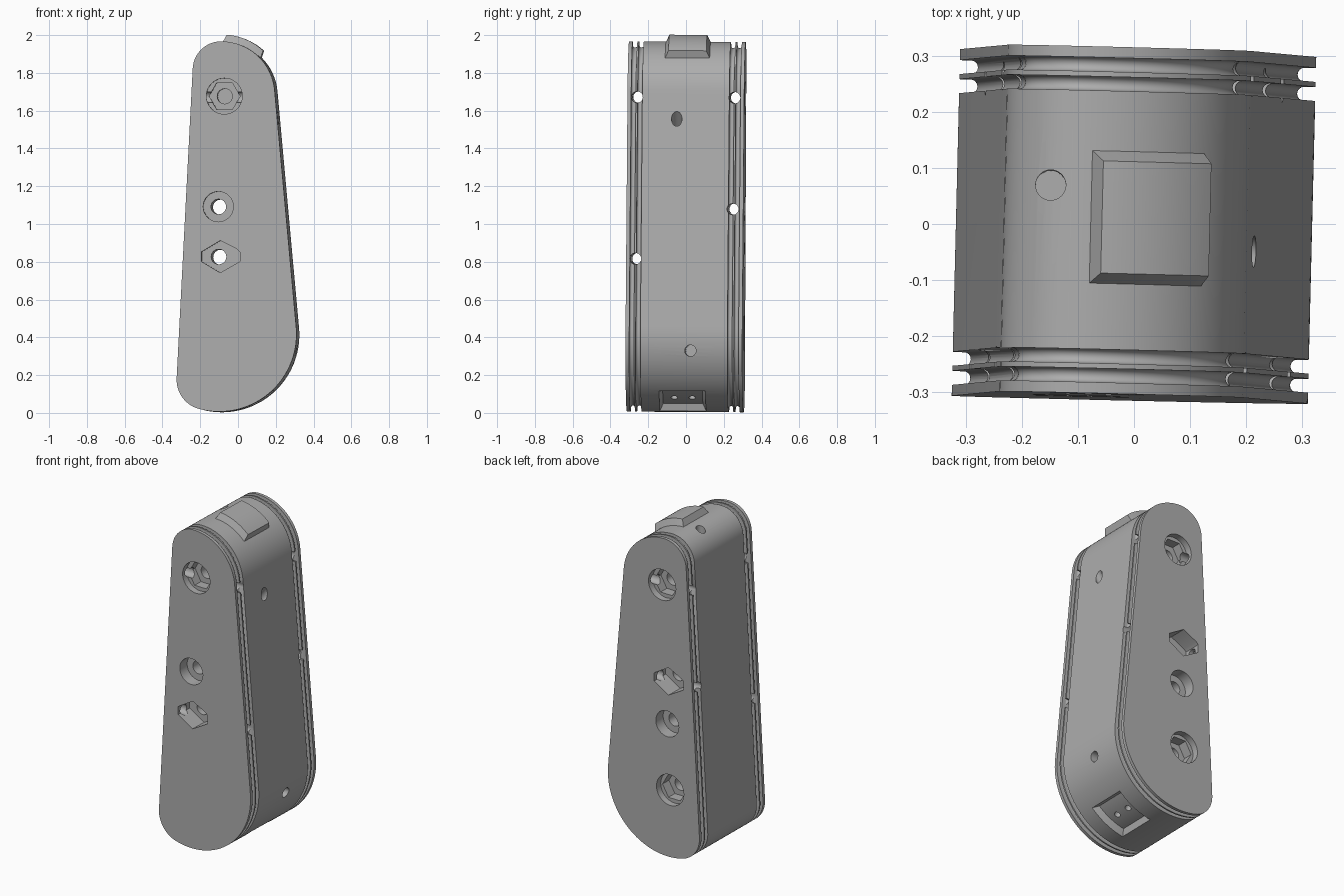
import bpy, bmesh
from math import sin, cos, pi, radians
from mathutils import Matrix, Vector

old = bpy.data.objects.get("Cube")
if old:
    bpy.data.objects.remove(old, do_unlink=True)

grey = bpy.data.materials.new("plain grey")
grey.use_nodes = True
colour = (0.42, 0.42, 0.42, 1)
grey.diffuse_color = colour
grey.node_tree.nodes["Principled BSDF"].inputs["Base Color"].default_value = colour


def loft(name, rings):
    """Closed solid through rings that share a point count."""
    bm = bmesh.new()
    loops = [[bm.verts.new(p) for p in ring] for ring in rings]
    n = len(loops[0])
    for a, b in zip(loops, loops[1:]):
        for i in range(n):
            j = (i + 1) % n
            bm.faces.new((a[i], a[j], b[j], b[i]))
    bm.faces.new(loops[0])
    bm.faces.new(loops[-1])
    bmesh.ops.recalc_face_normals(bm, faces=bm.faces)
    mesh = bpy.data.meshes.new(name)
    bm.to_mesh(mesh)
    bm.free()
    ob = bpy.data.objects.new(name, mesh)
    bpy.context.collection.objects.link(ob)
    mesh.materials.append(grey)
    return ob


def rod(start, end, radius, sides=32):
    """Prism between two points, for round and hexagonal holes."""
    start, end = Vector(start), Vector(end)
    turn = (end - start).to_track_quat('Z', 'Y')
    ring = [turn @ Vector((radius * cos(2 * pi * i / sides), radius * sin(2 * pi * i / sides), 0))
            for i in range(sides)]
    return loft("cutter", [[p + start for p in ring], [p + end for p in ring]])


def arc_block(name, centre, angle, y, levels):
    """Curved slab; each level is (radius, half angle in degrees, half width)."""
    rings = []
    steps = 16
    for k in range(steps + 1):
        t = 2 * k / steps - 1
        ring = []
        for (r, half, w), sides in zip(levels, ((-1, 1), (1, -1))):
            a = radians(angle + t * half)
            ring += [(centre[0] + r * cos(a), y + s * w, centre[1] + r * sin(a)) for s in sides]
        rings.append(ring)
    return loft(name, rings)


def cut(target, cutter):
    mod = target.modifiers.new("cut", 'BOOLEAN')
    mod.operation = 'DIFFERENCE'
    mod.solver = 'EXACT'
    mod.object = cutter
    bpy.context.view_layer.objects.active = target
    bpy.ops.object.modifier_apply(modifier=mod.name)
    bpy.data.objects.remove(cutter, do_unlink=True)


# Teardrop outline made of four tangent arcs: (x, z, radius, start, end, steps)
low, top = (-0.0925, 0.415), (-0.0825, 1.68)
arcs = [(*low, 0.41, -105, 5.5, 36), (*top, 0.285, 5.5, 90, 24),
        (top[0], 1.815, 0.15, 90, 177, 14), (-0.1575, 0.1735, 0.16, 177, 255, 14)]


def outline(y, inset):
    ring = []
    for x, z, r, a0, a1, steps in arcs:
        for k in range(steps + 1):
            if k == 0 and a0 in (90, -105):
                continue
            if k == steps and r == 0.16:
                ring.append((low[0] + (0.41 - inset) * cos(radians(-105)), y,
                             low[1] + (0.41 - inset) * sin(radians(-105))))
                continue
            a = radians(a0 + (a1 - a0) * k / steps)
            ring.append((x + (r - inset) * cos(a), y, z + (r - inset) * sin(a)))
    return ring


# Body with two round-bottomed grooves near each face
half_depth, groove_r = 0.309, 0.0125
steps = [(-half_depth, 0)]
for y in (-0.277, -0.243, 0.243, 0.277):
    steps.append((y - groove_r, 0))
    for k in range(9):
        a = pi * k / 8
        steps.append((y - groove_r * cos(a), 0.02 + groove_r * sin(a)))
    steps.append((y + groove_r, 0))
steps.append((half_depth, 0))
body = loft("body", [outline(y, d) for y, d in steps])

# Bolt recesses: round mouth, hexagonal seat and blind bore
for x, z, s in ((-0.065, 1.675, -1), (-0.065, 1.675, 1), (-0.115, 0.42, 1)):
    for radius, depth, sides in ((0.095, 0.04, 40), (0.082, 0.10, 6), (0.04, 0.2, 32)):
        cut(body, rod((x, s * 0.35, z), (x, s * (half_depth - depth), z), radius, sides))

# Through bolts: counterbore on one face, stretched nut slot on the other
slot = [(-0.115, 0.025), (-0.1, 0.04), (-0.01, 0.085), (0.09, 0.025),
        (0.09, -0.025), (-0.01, -0.085), (-0.115, -0.025)]
for z, s in ((1.09, -1), (0.825, 1)):
    x = -0.097
    cut(body, rod((x, -0.4, z), (x, 0.4, z), 0.04))
    cut(body, rod((x, s * 0.35, z), (x, s * 0.24, z), 0.08))
    cut(body, loft("cutter", [[(x - s * px, -s * y, z + pz) for px, pz in slot]
                              for y in (0.35, 0.2)]))

# Cross holes through the grooves
for y, z in ((-0.258, 1.67), (0.258, 1.67), (-0.26, 0.815), (0.253, 1.08)):
    cut(body, rod((-0.5, y, z), (0.5, y, z), 0.03))

# Small holes in the rim
cut(body, rod((-0.15, 0.06, 2.1), (-0.15, 0.06, 1.7), 0.027))
cut(body, rod((0.29, -0.047, 1.645), (0.04, -0.047, 1.35), 0.028))
cut(body, rod((0.4, 0.035, 0.33), (0.1, 0.035, 0.33), 0.03))

# Locating pocket with two pin holes under the lobe
cut(body, arc_block("cutter", low, -64, -0.01, ((0.372, 15, 0.105), (0.415, 17.5, 0.125))))
direction = Vector((cos(radians(-64)), 0, sin(radians(-64))))
for y in (-0.055, 0.04):
    base = Vector((low[0], y, low[1]))
    cut(body, rod(base + direction * 0.25, base + direction * 0.45, 0.018, 20))

# Matching locating pad on the upper end
pad = arc_block("locating_pad", top, 66.5, 0.005, ((0.275, 23.5, 0.123), (0.3225, 19, 0.1)))

# Slight lean of the whole part, then smooth shading
lean = (Matrix.Translation((0, 0, 1)) @ Matrix.Rotation(radians(-1.4), 4, 'Z')
        @ Matrix.Rotation(radians(-0.35), 4, 'X') @ Matrix.Translation((0, 0, -1)))
for ob in (body, pad):
    ob.data.transform(lean)
    bpy.ops.object.select_all(action='DESELECT')
    ob.select_set(True)
    bpy.context.view_layer.objects.active = ob
    bpy.ops.object.shade_smooth_by_angle(angle=radians(30))
